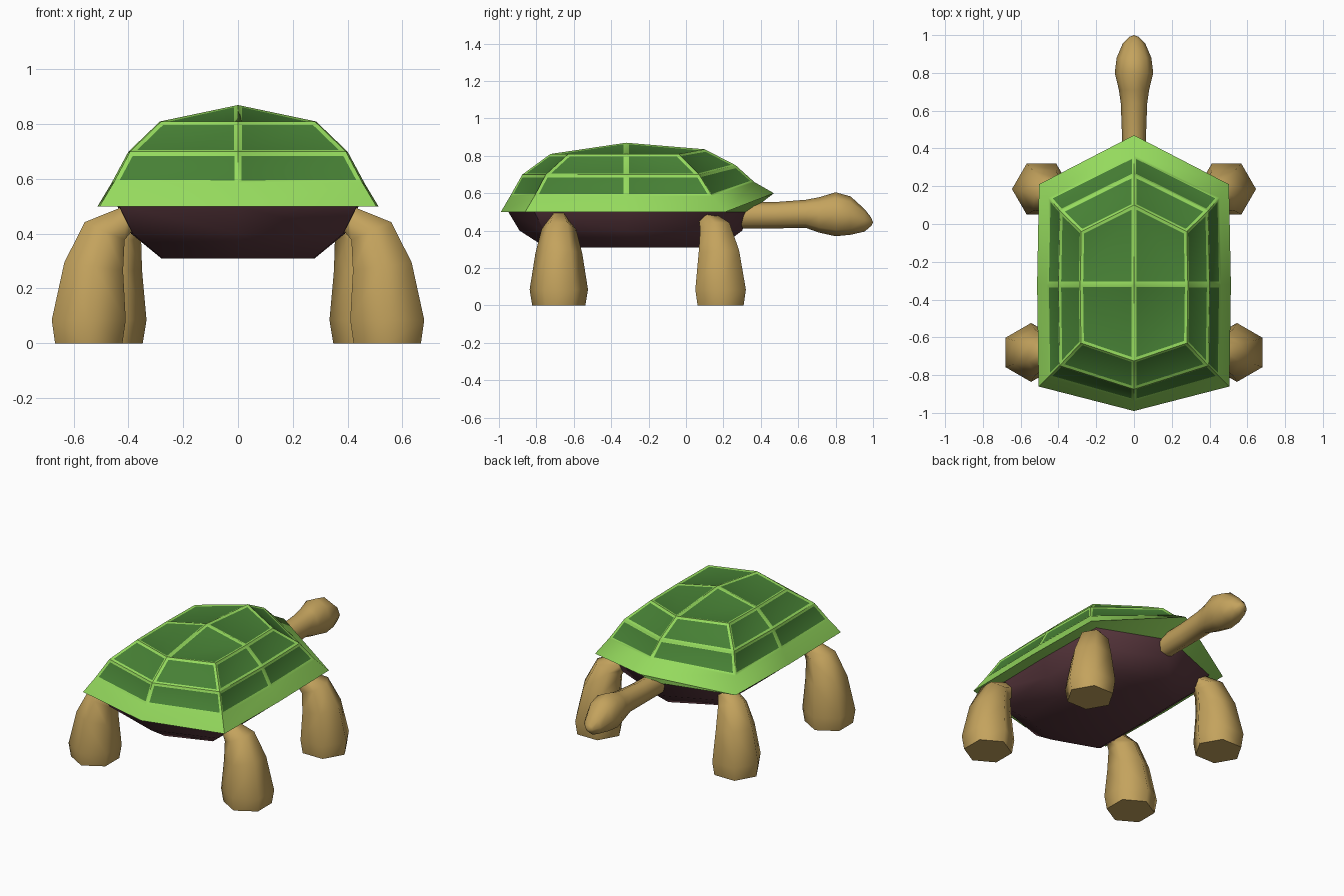
import bpy, bmesh, math
from mathutils import Vector

if "Cube" in bpy.data.objects:
    bpy.data.objects.remove(bpy.data.objects["Cube"])


def material(name, rgb):
    m = bpy.data.materials.new(name)
    m.diffuse_color = (*rgb, 1)
    m.use_nodes = True
    m.node_tree.nodes["Principled BSDF"].inputs["Base Color"].default_value = m.diffuse_color
    return m


LIGHT = material("light_green", (0.30, 0.70, 0.11))
DARK = material("dark_green", (0.062, 0.215, 0.035))
TAN = material("tan_skin", (0.55, 0.365, 0.11))
BROWN = material("dark_maroon", (0.105, 0.04, 0.05))


def finish(bm, name, mats, angle=50):
    bmesh.ops.recalc_face_normals(bm, faces=bm.faces)
    me = bpy.data.meshes.new(name)
    bm.to_mesh(me)
    bm.free()
    for m in mats:
        me.materials.append(m)
    ob = bpy.data.objects.new(name, me)
    bpy.context.collection.objects.link(ob)
    bpy.ops.object.select_all(action='DESELECT')
    ob.select_set(True)
    bpy.context.view_layer.objects.active = ob
    bpy.ops.object.shade_smooth_by_angle(angle=math.radians(angle))
    return ob


def loft(bm, rings):
    """Join rings of points with quads; returns vertex rings and face bands."""
    vr = [[bm.verts.new(p) for p in r] for r in rings]
    bands = []
    for a, b in zip(vr, vr[1:]):
        n = len(a)
        bands.append([bm.faces.new((a[i], a[(i + 1) % n], b[(i + 1) % n], b[i]))
                      for i in range(n)])
    return vr, bands


MID = -0.32  # y of the shell's cross seam


def shell_ring(x, rear, rear_corner, front_corner, front, z, z_front):
    """Eight-point mirrored outline, starting at the rear centre."""
    half = [(x * 0.985, rear_corner, z), (x, MID, z), (x * 0.98, front_corner, z)]
    return ([(0, rear, z)] + half + [(0, front, z_front)]
            + [(-a, b, c) for a, b, c in reversed(half)])


UNDER = (0.44, -0.95, -0.81, 0.17, 0.34, 0.50, 0.50)

# Shell: rim, two bands of plates and four top plates
bm = bmesh.new()
vr, bands = loft(bm, [shell_ring(*r) for r in (
    UNDER,
    (0.513, -0.99, -0.86, 0.21, 0.47, 0.50, 0.60),
    (0.462, -0.94, -0.81, 0.14, 0.365, 0.585, 0.66),
    (0.40, -0.875, -0.75, 0.07, 0.265, 0.70, 0.75),
    (0.285, -0.725, -0.63, -0.04, 0.10, 0.81, 0.835))])
peak = bm.verts.new((0, MID, 0.87))
top = vr[-1]
caps = [bm.faces.new((top[i], top[i + 1], top[(i + 2) % 8], peak)) for i in (0, 2, 4, 6)]
bmesh.ops.recalc_face_normals(bm, faces=bm.faces)
plates = bands[2] + bands[3] + caps
bmesh.ops.inset_individual(bm, faces=plates, thickness=0.015, depth=-0.005,
                           use_even_offset=True)
for f in plates:
    f.material_index = 1
finish(bm, "shell", [LIGHT, DARK])

# Belly
bm = bmesh.new()
vr, _ = loft(bm, [shell_ring(*r) for r in (
    UNDER,
    (0.39, -0.89, -0.76, 0.13, 0.30, 0.40, 0.40),
    (0.28, -0.75, -0.65, 0.04, 0.18, 0.31, 0.31))])
bm.faces.new(vr[-1])
finish(bm, "belly", [BROWN], 60)


# Legs: six-sided, rising from the foot and bending inwards to the belly
def leg(name, cx, cy, turn, side):
    # offset inwards, height, radius, tilt of the section
    sections = ((0, 0, 0.142, 0), (0, 0.085, 0.156, 0), (0.018, 0.28, 0.125, 8),
                (0.058, 0.41, 0.092, 24), (0.135, 0.452, 0.055, 60),
                (0.24, 0.455, 0.05, 80))
    inward = Vector((-math.cos(turn), -math.sin(turn), 0))
    across = Vector((math.sin(turn), -math.cos(turn), 0))
    rings = []
    for off, z, r, tilt in sections:
        t = math.radians(tilt)
        u = inward * math.cos(t) - Vector((0, 0, math.sin(t)))
        c = Vector((cx, cy, z)) + inward * off
        ring = []
        for k in range(6):
            a = math.radians(30 + 60 * k)
            p = c + u * (r * math.cos(a)) + across * (r * math.sin(a))
            ring.append((p.x * side, p.y, p.z))
        rings.append(ring)
    bm = bmesh.new()
    vr, _ = loft(bm, rings)
    bm.faces.new(vr[0])
    bm.faces.new(vr[-1])
    finish(bm, name, [TAN], 65)


for side, label in ((1, "right"), (-1, "left")):
    leg("back_leg_" + label, 0.545, -0.68, 0, side)
    leg("front_leg_" + label, 0.49, 0.185, math.radians(30), side)

# Neck and head: y, bottom, top, half width
profile = ((0.20, 0.41, 0.55, 0.06), (0.48, 0.412, 0.553, 0.064),
           (0.64, 0.415, 0.565, 0.07), (0.71, 0.39, 0.578, 0.08),
           (0.80, 0.37, 0.605, 0.102), (0.88, 0.378, 0.583, 0.092),
           (0.955, 0.395, 0.515, 0.06), (0.99, 0.425, 0.47, 0.026))
rings = []
for y, lo, hi, w in profile:
    rings.append([(w * math.cos(k * math.pi / 4), y,
                   (lo + hi) / 2 + (hi - lo) / 2 * math.sin(k * math.pi / 4))
                  for k in range(8)])
bm = bmesh.new()
vr, _ = loft(bm, rings)
bm.faces.new(vr[0])
tip = bm.verts.new((0, 1.0, 0.445))
for i in range(8):
    bm.faces.new((vr[-1][i], vr[-1][(i + 1) % 8], tip))
finish(bm, "neck_and_head", [TAN], 75)
